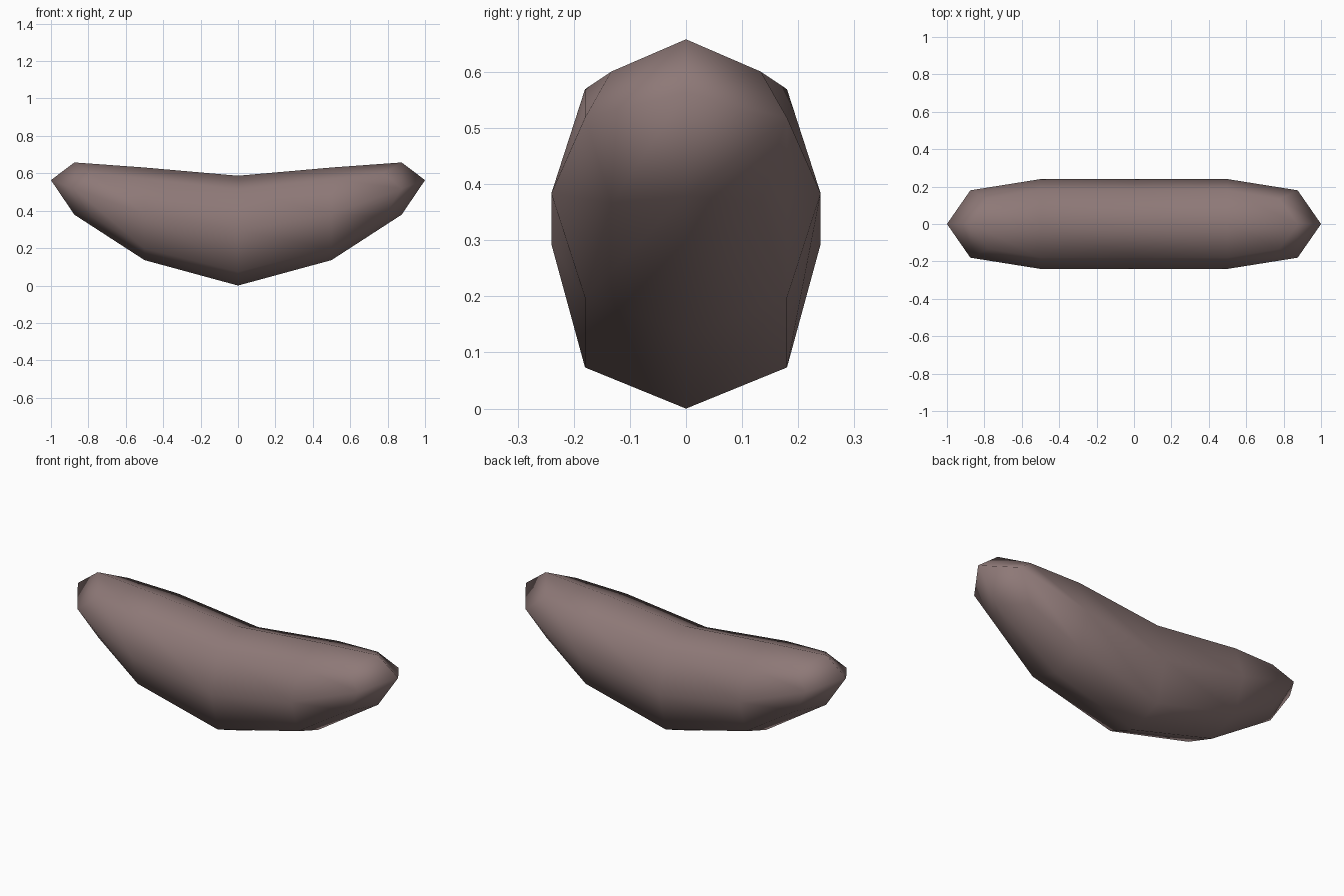
import bpy, bmesh

if "Cube" in bpy.data.objects:
    bpy.data.objects.remove(bpy.data.objects["Cube"])

# colour
mat = bpy.data.materials.new("dusty brown")
mat.diffuse_color = (0.27, 0.19, 0.185, 1)
mat.use_nodes = True
mat.node_tree.nodes["Principled BSDF"].inputs["Base Color"].default_value = mat.diffuse_color

# bent box cage: (x, bottom z, top z) for each station along the length
HALF_WIDTH = 0.24
stations = [(-1, 0.408, 0.719), (0, -0.136, 0.543), (1, 0.408, 0.719)]

bm = bmesh.new()
rings = []
for x, low, high in stations:
    corners = [(-HALF_WIDTH, low), (HALF_WIDTH, low), (HALF_WIDTH, high), (-HALF_WIDTH, high)]
    rings.append([bm.verts.new((x, y, z)) for y, z in corners])
for a, b in zip(rings, rings[1:]):
    for i in range(4):
        j = (i + 1) % 4
        bm.faces.new((a[i], a[j], b[j], b[i]))
bm.faces.new(rings[0])
bm.faces.new(rings[-1])
bmesh.ops.recalc_face_normals(bm, faces=bm.faces)

mesh = bpy.data.meshes.new("curved_body")
bm.to_mesh(mesh)
bm.free()
mesh.materials.append(mat)
for p in mesh.polygons:
    p.use_smooth = True

# curved body, rounded by one subdivision
body = bpy.data.objects.new("curved_body", mesh)
bpy.context.collection.objects.link(body)
sub = body.modifiers.new("rounding", 'SUBSURF')
sub.levels = sub.render_levels = 1
sub.use_limit_surface = False
